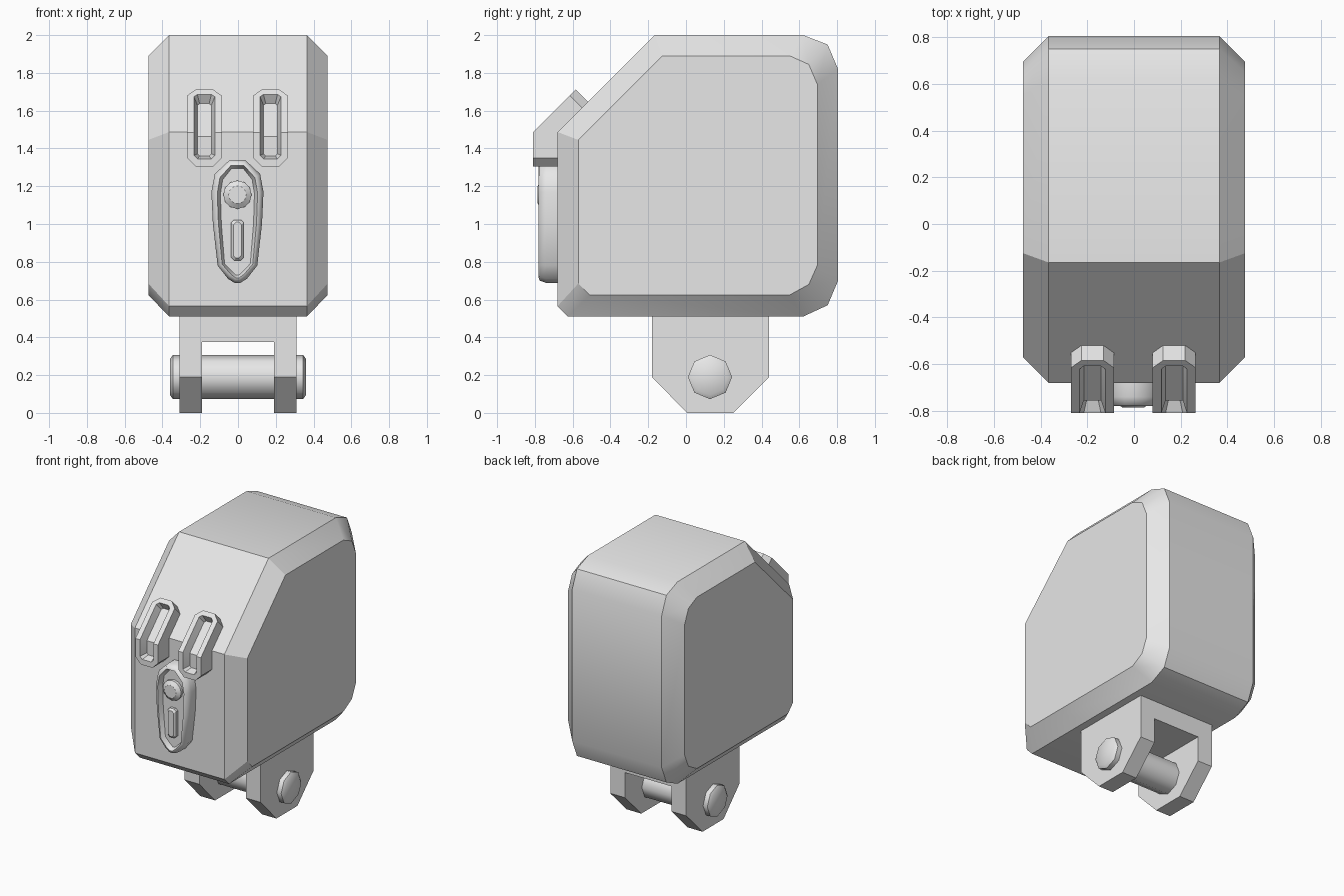
import bpy, bmesh, math

cube = bpy.data.objects.get("Cube")
if cube:
    bpy.data.objects.remove(cube, do_unlink=True)

grey = bpy.data.materials.new("plain grey")
grey.use_nodes = True
grey.diffuse_color = (0.8, 0.8, 0.8, 1)
grey.node_tree.nodes["Principled BSDF"].inputs["Base Color"].default_value = (0.8, 0.8, 0.8, 1)


def loft(name, rings, angle=30, fold=None):
    """Skin closed rings of points and cap both ends; fold splits the last cap."""
    bm = bmesh.new()
    loops = [[bm.verts.new(p) for p in ring] for ring in rings]
    n = len(loops[0])
    for a, b in zip(loops, loops[1:]):
        for i in range(n):
            j = (i + 1) % n
            bm.faces.new((a[i], a[j], b[j], b[i]))
    bm.faces.new(loops[0][::-1])
    end = loops[-1]
    if fold:
        i, j = fold
        bm.faces.new(end[i:j + 1])
        bm.faces.new(end[j:] + end[:i + 1])
    else:
        bm.faces.new(end)
    bmesh.ops.recalc_face_normals(bm, faces=bm.faces)
    mesh = bpy.data.meshes.new(name)
    bm.to_mesh(mesh)
    bm.free()
    mesh.materials.append(grey)
    obj = bpy.data.objects.new(name, mesh)
    bpy.context.collection.objects.link(obj)
    bpy.ops.object.select_all(action='DESELECT')
    bpy.context.view_layer.objects.active = obj
    obj.select_set(True)
    bpy.ops.object.shade_smooth_by_angle(angle=math.radians(angle))
    return obj


def side_ring(profile, x):
    return [(x, y, z) for y, z in profile]


def octagon(w, s0, s1, c):
    """Chamfered rectangle, with an extra point on each long side at s = 0."""
    half = [(w - c, s0), (w, s0 + c), (w, 0), (w, s1 - c), (w - c, s1)]
    return half + [(-x, s) for x, s in reversed(half)]


# Housing with a sloped brow, clipped rear corners and bevelled sides
outer = [(-0.165, 2), (0.62, 2), (0.75, 1.95), (0.805, 1.82), (0.805, 0.70),
         (0.75, 0.57), (0.62, 0.51), (-0.625, 0.51), (-0.68, 0.565), (-0.68, 1.487)]
inner = [(-0.125, 1.89), (0.55, 1.89), (0.65, 1.845), (0.695, 1.74), (0.695, 0.78),
         (0.65, 0.68), (0.55, 0.625), (-0.51, 0.625), (-0.57, 0.685), (-0.57, 1.445)]
loft("housing", [side_ring(inner, -0.475), side_ring(outer, -0.365),
                 side_ring(outer, 0.365), side_ring(inner, 0.475)])

# Mounting fork below the housing
lug = [(-0.18, 0.53), (-0.18, 0.19), (0.005, 0), (0.25, 0), (0.44, 0.19), (0.44, 0.53)]
bridge = [(-0.18, 0.53), (-0.18, 0.375), (0.44, 0.375), (0.44, 0.53)]
for side, sign in (("left", 1), ("right", -1)):
    loft(side + "_lug", [side_ring(lug, sign * 0.19), side_ring(lug, sign * 0.31)])
loft("lug_bridge", [side_ring(bridge, -0.19), side_ring(bridge, 0.19)])


# Hinge pin through the fork
def pin_ring(x, r):
    return [(x, 0.127 + r * math.cos(k * math.pi / 4), 0.19 + r * math.sin(k * math.pi / 4))
            for k in range(8)]


loft("hinge_pin", [pin_ring(-0.36, 0.095), pin_ring(-0.345, 0.117),
                   pin_ring(0.345, 0.117), pin_ring(0.36, 0.095)], angle=50)


# Slotted frames that fold over the brow edge
def folded(cx, shape, d):
    """Map (x, distance along the folded front) to space, sunk inward by d."""
    r = math.sqrt(0.5)
    ring = []
    for x, s in shape:
        if s > 0:
            y, z = -0.81 + (s + d) * r, 1.485 + (s - d) * r
        elif s < 0:
            y, z = -0.81 + d, 1.485 + s
        else:
            y, z = -0.81 + d, 1.485 - d * math.tan(math.pi / 8)
        ring.append((cx + x, y, z))
    return ring


rim = octagon(0.092, -0.18, 0.32, 0.045)
slot = octagon(0.055, -0.14, 0.285, 0.018)
floor = octagon(0.037, -0.125, 0.27, 0.012)
for side, cx in (("left", 0.172), ("right", -0.178)):
    loft(side + "_slot_frame", [folded(cx, rim, 0.15), folded(cx, rim, 0),
                                folded(cx, slot, 0), folded(cx, floor, 0.055)], fold=(2, 7))


# Raised surround with a rounded rim on the front
def surround_ring(t, y):
    wide = [(0.04, 1.34), (0.12, 1.265), (0.138, 1.17), (0.13, 1.0),
            (0.105, 0.78), (0.05, 0.71), (0.015, 0.688)]
    slim = [(0.03, 1.295), (0.078, 1.235), (0.09, 1.16), (0.085, 1.0),
            (0.068, 0.79), (0.03, 0.75), (0.008, 0.73)]
    half = [(a + (c - a) * t, b + (d - b) * t) for (a, b), (c, d) in zip(wide, slim)]
    pts = half + [(-x, z) for x, z in reversed(half)]
    return [(x - 0.003, y, z) for x, z in pts]


loft("front_surround", [surround_ring(0, -0.66), surround_ring(0, -0.74),
                        surround_ring(0.3, -0.775), surround_ring(0.65, -0.78),
                        surround_ring(1, -0.745)], angle=55)


# Round button and bar inside the surround
def button_ring(r, y):
    return [(-0.003 + r * math.cos(k * math.pi / 6), y, 1.155 + r * math.sin(k * math.pi / 6))
            for k in range(12)]


loft("round_button", [button_ring(0.075, -0.70), button_ring(0.075, -0.765),
                      button_ring(0.047, -0.785)], angle=35)


def bar_ring(w, h, y):
    return [(x - 0.003, y, 0.915 + z) for x, z in octagon(w, -h, h, 0.014)]


loft("lower_bar", [bar_ring(0.033, 0.107, -0.70), bar_ring(0.033, 0.107, -0.765),
                   bar_ring(0.022, 0.095, -0.778)])
